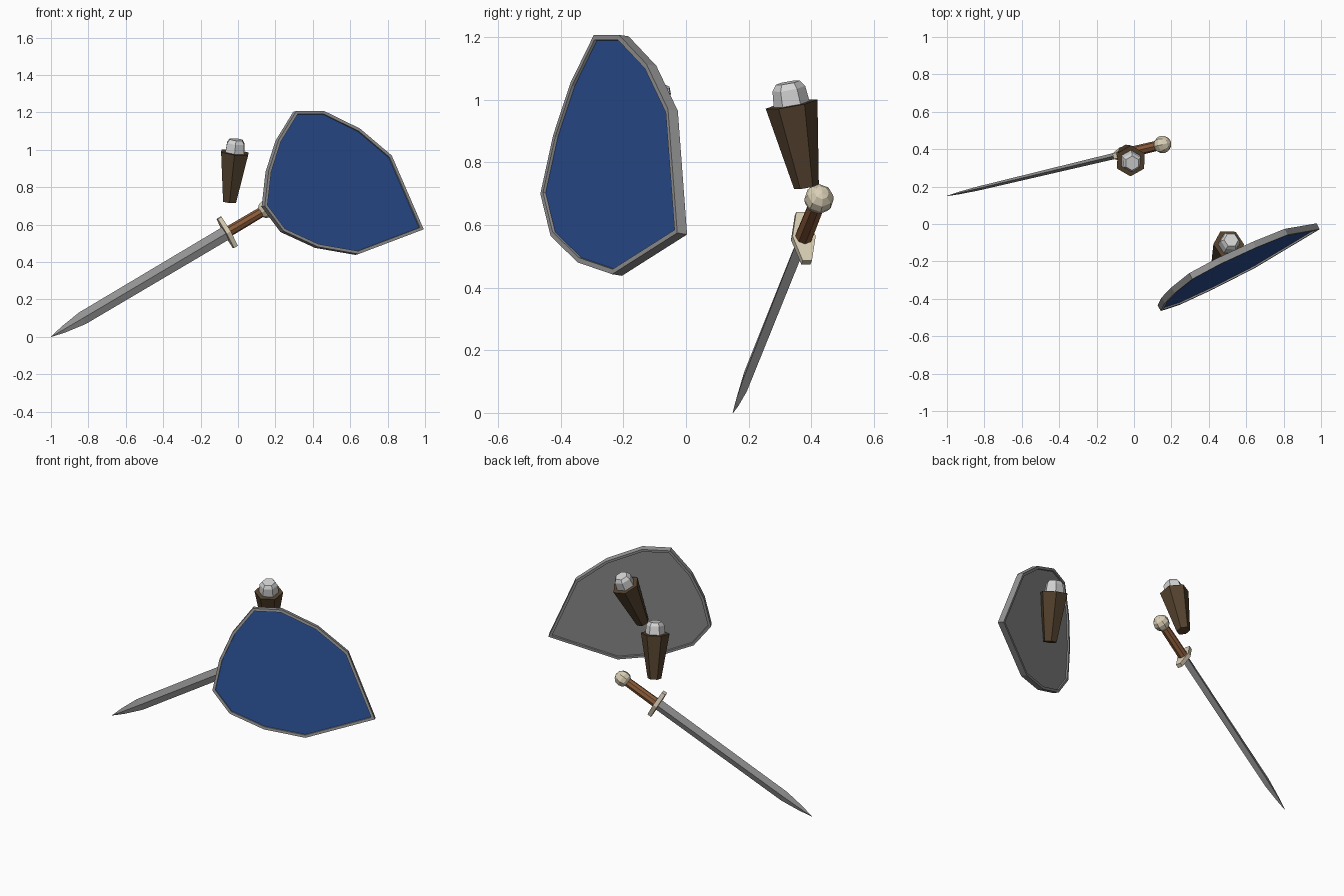
import bpy, bmesh, math
from mathutils import Vector

if "Cube" in bpy.data.objects:
    bpy.data.objects.remove(bpy.data.objects["Cube"])


def material(name, r, g, b):
    m = bpy.data.materials.new(name)
    lin = [(c / 255 / 12.92) if c < 11 else ((c / 255 + 0.055) / 1.055) ** 2.4 for c in (r, g, b)]
    m.diffuse_color = (*lin, 1)
    m.use_nodes = True
    m.node_tree.nodes["Principled BSDF"].inputs["Base Color"].default_value = m.diffuse_color
    return m


STEEL = material("steel grey", 150, 150, 150)
SILVER = material("light silver", 212, 212, 212)
BLUE = material("shield blue", 42, 78, 145)
LEATHER = material("dark brown leather", 84, 66, 46)
GRIP = material("warm brown grip", 140, 92, 58)
CREAM = material("cream", 218, 207, 182)


def finish(name, bm, *mats):
    bmesh.ops.recalc_face_normals(bm, faces=bm.faces)
    me = bpy.data.meshes.new(name)
    bm.to_mesh(me)
    bm.free()
    for m in mats:
        me.materials.append(m)
    ob = bpy.data.objects.new(name, me)
    bpy.context.collection.objects.link(ob)
    return ob


def loft(name, origin, axis, hint, rings, sides, mat, phase=0.0):
    """Capped loft: rings are (distance along axis, radius along hint, radius across)."""
    w = Vector(axis).normalized()
    u = Vector(hint)
    u = (u - u.dot(w) * w).normalized()
    v = w.cross(u)
    bm = bmesh.new()
    loops = []
    for d, ru, rv in rings:
        c = Vector(origin) + w * d
        angles = [phase + math.tau * i / sides for i in range(sides)]
        loops.append([bm.verts.new(c + u * ru * math.cos(a) + v * rv * math.sin(a)) for a in angles])
    for lo, hi in zip(loops, loops[1:]):
        for i in range(sides):
            j = (i + 1) % sides
            bm.faces.new((lo[i], lo[j], hi[j], hi[i]))
    bm.faces.new(loops[0])
    bm.faces.new(loops[-1])
    return finish(name, bm, mat)


# Sword, measured from the blade tip to the pommel
TIP = Vector((-1.0, 0.15, 0.0))
POMMEL = Vector((0.152, 0.425, 0.683))
D = (POMMEL - TIP).normalized()
L = (POMMEL - TIP).length
Z = Vector((0, 0, 1))
UP = (Z - Z.dot(D) * D).normalized()
GUARD = TIP + D * 1.118

loft("sword_blade", TIP, D, UP,
     [(0, .001, .001), (.08, .019, .007), (.2, .036, .011), (1.118, .038, .017)], 4, STEEL)
R2 = math.sqrt(2)
loft("sword_guard", GUARD, UP, D,
     [(-.09, .012 * R2, .015 * R2), (0, .013 * R2, .038 * R2), (.09, .012 * R2, .015 * R2)],
     4, CREAM, math.pi / 4)
loft("sword_grip", GUARD, D, UP, [(0, .029, .029), (L - 1.118, .027, .027)], 8, GRIP)
ball = [(-.048 * math.cos(math.pi * k / 6), max(.001, .048 * math.sin(math.pi * k / 6)))
        for k in range(7)]
loft("sword_pommel", POMMEL, D, UP, [(d, r, r) for d, r in ball], 8, CREAM)


# Gauntlets: tapered leather sleeve with a faceted metal fist
def gauntlet(side, bottom, top, hint):
    axis = Vector(top) - Vector(bottom)
    h = axis.length - .07
    loft(side + "_sleeve", bottom, axis, hint, [(0, .04, .04), (h, .084, .084)], 6, LEATHER)
    loft(side + "_fist", bottom, axis, hint,
         [(h - .02, .06, .06), (h + .05, .053, .053), (h + .07, .039, .039)], 6, SILVER)


gauntlet("right", (-.045, .385, .722), (-.010, .325, 1.055), (0, 1, 0))
gauntlet("left", (.453, -.207, .725), (.52, -.085, 1.05), (.48, .87, 0))

# Shield: tilted flat plate with a raised rim on both sides
OUTLINE = [(.312, 1.208), (.46, 1.208), (.652, 1.114), (.822, .97), (.993, .575), (.645, .443),
           (.428, .481), (.243, .566), (.143, .70), (.164, .887), (.217, 1.053)]
NORMAL = Vector((.538, -1, .158)).normalized()
bm = bmesh.new()
front = [bm.verts.new((x, -.653 + .538 * x + .158 * z, z)) for x, z in OUTLINE]
back = [bm.verts.new(v.co - NORMAL * .036) for v in front]
panels = [bm.faces.new(front), bm.faces.new(back[::-1])]
for i in range(len(front)):
    j = (i + 1) % len(front)
    bm.faces.new((front[j], front[i], back[i], back[j]))
bmesh.ops.recalc_face_normals(bm, faces=bm.faces)
bmesh.ops.inset_individual(bm, faces=panels, thickness=.016, use_even_offset=True)
bmesh.ops.inset_individual(bm, faces=panels, thickness=.001, depth=-.009, use_even_offset=True)
panels[0].material_index = 1
finish("shield", bm, STEEL, BLUE)
